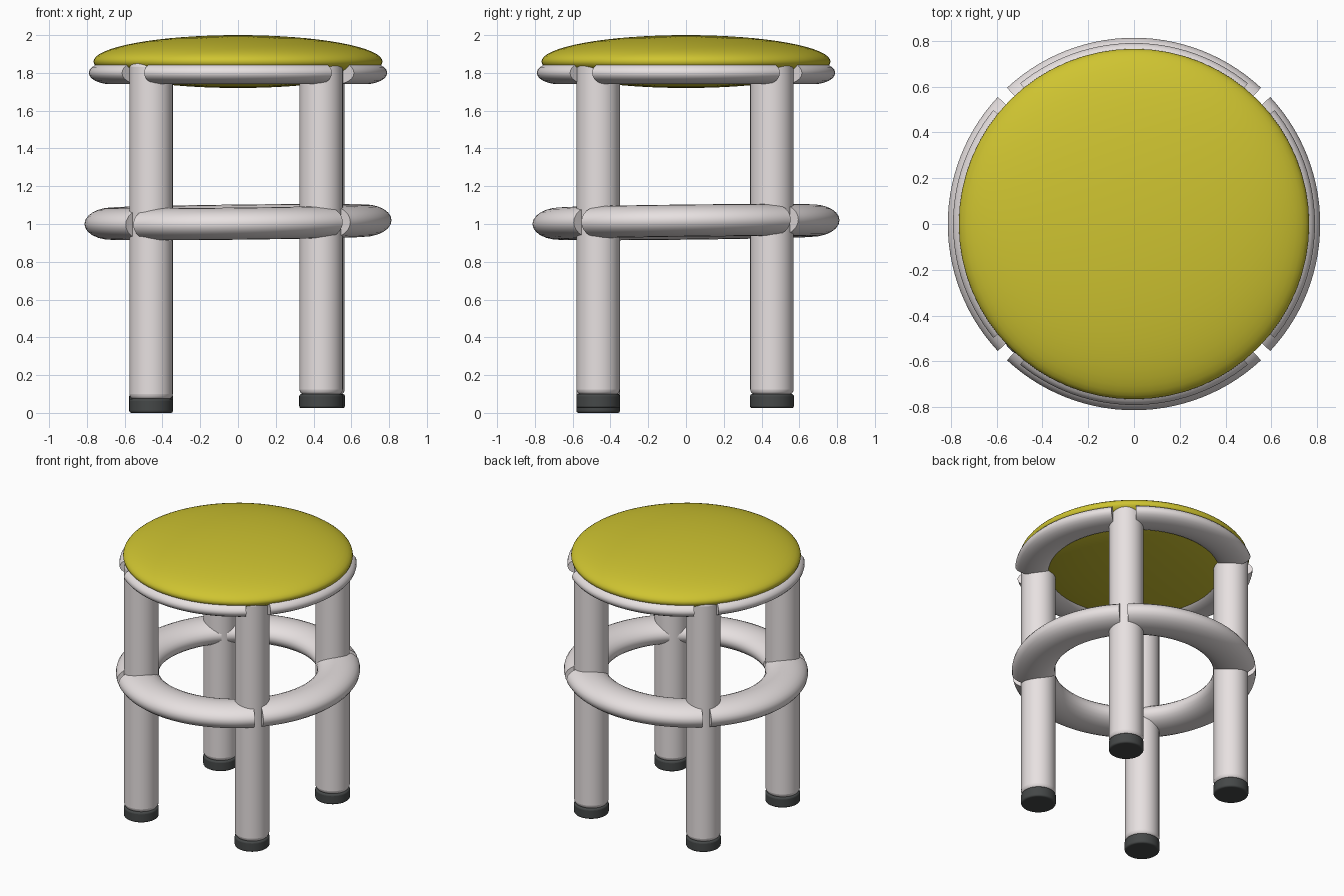
import bpy, bmesh
from math import sin, cos, pi, radians

if "Cube" in bpy.data.objects:
    bpy.data.objects.remove(bpy.data.objects["Cube"])


def material(name, rgb):
    m = bpy.data.materials.new(name)
    m.diffuse_color = (*rgb, 1)
    m.use_nodes = True
    m.node_tree.nodes["Principled BSDF"].inputs["Base Color"].default_value = m.diffuse_color
    return m


FRAME = material("pale_frame", (0.80, 0.75, 0.75))
YELLOW = material("yellow_cushion", (0.62, 0.55, 0.03))
RUBBER = material("dark_rubber", (0.06, 0.065, 0.065))


def finish(ob, name, mat, angle=40):
    ob.name = name
    ob.data.materials.append(mat)
    bpy.ops.object.select_all(action='DESELECT')
    ob.select_set(True)
    bpy.context.view_layer.objects.active = ob
    bpy.ops.object.shade_smooth_by_angle(angle=radians(angle))


def post(name, x, y, z0, z1, r, mat, bevel):
    bpy.ops.mesh.primitive_cylinder_add(vertices=40, radius=r, depth=z1 - z0,
                                        location=(x, y, (z0 + z1) / 2))
    ob = bpy.context.object
    mod = ob.modifiers.new("rounded_edge", 'BEVEL')
    mod.width, mod.segments = bevel, 4
    finish(ob, name, mat)


def arc_tube(name, mid, half, radius, width, height, z, tilt=0.0):
    """Oval tube swept along part of a circle, with capped ends."""
    bm = bmesh.new()
    steps, sides = 28, 24
    rings = []
    for i in range(steps + 1):
        a = radians(mid - half + 2 * half * i / steps)
        ring = []
        for j in range(sides):
            t = 2 * pi * j / sides
            r = radius + width * cos(t)
            x, y = r * cos(a), r * sin(a)
            ring.append(bm.verts.new((x, y, z + tilt * (x + y) + height * sin(t))))
        rings.append(ring)
    for p, q in zip(rings, rings[1:]):
        for j in range(sides):
            k = (j + 1) % sides
            bm.faces.new((p[j], q[j], q[k], p[k]))
    bm.faces.new(rings[0])
    bm.faces.new(rings[-1][::-1])
    bmesh.ops.recalc_face_normals(bm, faces=bm.faces)
    me = bpy.data.meshes.new(name)
    bm.to_mesh(me)
    bm.free()
    ob = bpy.data.objects.new(name, me)
    bpy.context.collection.objects.link(ob)
    finish(ob, name, FRAME)


# Lens-shaped cushion
bpy.ops.mesh.primitive_uv_sphere_add(segments=64, ring_count=32, radius=1,
                                     location=(0, 0, 1.86))
seat = bpy.context.object
seat.scale = (0.765, 0.765, 0.14)
bpy.ops.object.transform_apply(location=False, rotation=False, scale=True)
finish(seat, "seat", YELLOW, 60)

# Legs with rubber feet; the front left one reaches slightly lower
for name, x, y, z in (("front_left", -0.46, -0.465, 0.0),
                      ("front_right", 0.44, -0.465, 0.025),
                      ("back_left", -0.46, 0.455, 0.025),
                      ("back_right", 0.45, 0.455, 0.025)):
    post(name + "_leg", x, y, z + 0.07, 1.86, 0.115, FRAME, 0.03)
    post(name + "_foot", x, y, z, z + 0.075, 0.116, RUBBER, 0.012)

# Rail segments between the legs: under the seat and at mid height
for name, mid in (("right", 0), ("back", 90), ("left", 180), ("front", 270)):
    arc_tube(name + "_seat_rail", mid, 39, 0.67, 0.12, 0.06, 1.80)
    arc_tube(name + "_foot_rail", mid, 43, 0.67, 0.143, 0.085, 1.01, 0.012)
